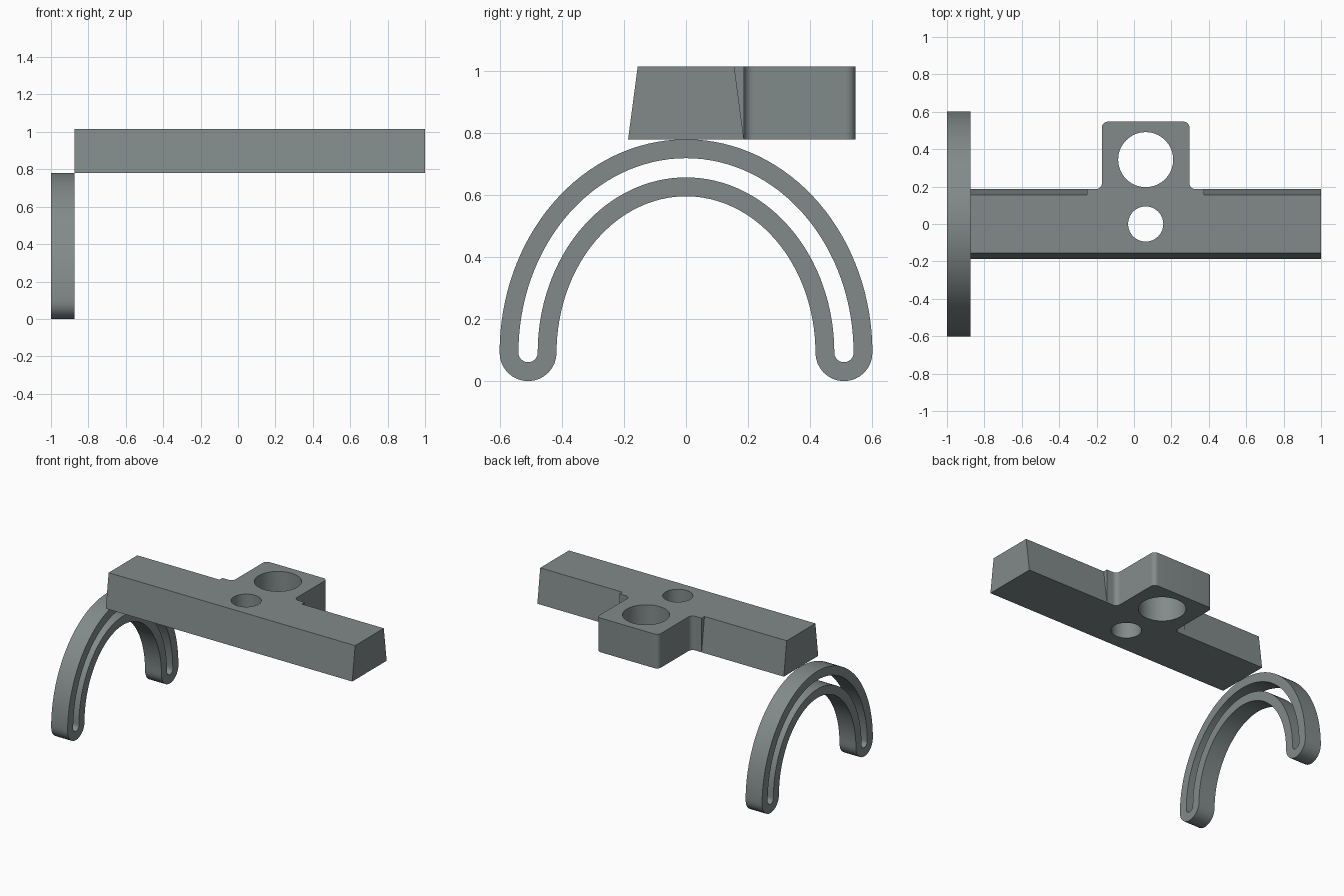
import bpy, bmesh, math

if "Cube" in bpy.data.objects:
    bpy.data.objects.remove(bpy.data.objects["Cube"])

grey = bpy.data.materials.new("slate grey")
grey.diffuse_color = (0.225, 0.255, 0.255, 1)
grey.use_nodes = True
grey.node_tree.nodes["Principled BSDF"].inputs["Base Color"].default_value = grey.diffuse_color

Z0, Z1 = 0.781, 1.016      # bar bottom and top
HOLE_X = 0.0625            # centre line of the tab


def add_object(name, bm):
    bmesh.ops.recalc_face_normals(bm, faces=bm.faces)
    mesh = bpy.data.meshes.new(name)
    bm.to_mesh(mesh)
    bm.free()
    mesh.materials.append(grey)
    obj = bpy.data.objects.new(name, mesh)
    bpy.context.collection.objects.link(obj)
    return obj


def prism(name, points, offset):
    """Extrude a closed 3D outline along an offset."""
    bm = bmesh.new()
    face = bm.faces.new([bm.verts.new(p) for p in points])
    ext = bmesh.ops.extrude_face_region(bm, geom=[face])
    moved = [v for v in ext["geom"] if isinstance(v, bmesh.types.BMVert)]
    bmesh.ops.translate(bm, verts=moved, vec=offset)
    return add_object(name, bm)


def arc(cx, cy, r, a0, a1, n=8):
    angles = [math.radians(a0 + (a1 - a0) * i / n) for i in range(n + 1)]
    return [(cx + r * math.cos(a), cy + r * math.sin(a)) for a in angles]


def smooth(obj):
    bpy.ops.object.select_all(action="DESELECT")
    obj.select_set(True)
    bpy.context.view_layer.objects.active = obj
    bpy.ops.object.shade_smooth_by_angle(angle=math.radians(30))


def cut(obj, cutter):
    mod = obj.modifiers.new("cut", "BOOLEAN")
    mod.operation, mod.solver, mod.object = "DIFFERENCE", "EXACT", cutter
    bpy.context.view_layer.objects.active = obj
    bpy.ops.object.modifier_apply(modifier=mod.name)
    bpy.data.objects.remove(cutter)


# Bar with rounded rear tab, drawn as a plan outline
W, TAB, R = 0.187, 0.547, 0.031
left, right = HOLE_X - 0.234, HOLE_X + 0.234
plan = [(-0.875, -W), (1, -W), (1, W)]
plan += arc(right + R, W + R, R, 270, 180)
plan += arc(right - R, TAB - R, R, 0, 90)
plan += arc(left + R, TAB - R, R, 90, 180)
plan += arc(left - R, W + R, R, 0, -90)
plan += [(-0.875, W)]
bar = prism("mounting_bar", [(x, y, Z0) for x, y in plan], (0, 0, Z1 - Z0))

# Sloping long sides: full length in front, either side of the tab behind
slope = 0.031 / (Z1 - Z0)
for side, x0, x1 in ((-1, -1.1, 1.2), (1, -1.1, HOLE_X - 0.3125), (1, HOLE_X + 0.3125, 1.2)):
    low, high = W + 0.1 * slope, W - (Z1 - Z0 + 0.1) * slope
    wedge = [(low, Z0 - 0.1), (0.4, Z0 - 0.1), (0.4, Z1 + 0.1), (high, Z1 + 0.1)]
    cut(bar, prism("wedge_cutter", [(x0, side * y, z) for y, z in wedge], (x1 - x0, 0, 0)))

# Through holes
for y, r in ((0.0, 0.094), (0.344, 0.147)):
    ring = arc(HOLE_X, y, r, 0, 360, 64)[:-1]
    cut(bar, prism("hole_cutter", [(px, py, Z0 - 0.1) for px, py in ring], (0, 0, 0.5)))
smooth(bar)

# Slotted arch: two loops offset from one half-ellipse centre line
A, B, FOOT = 0.51, 0.597, 0.092


def arch_loop(d, n=64, caps=16):
    def side(s):
        pts = []
        for i in range(n + 1):
            t = math.pi * i / n
            ny, nz = math.cos(t) / A, math.sin(t) / B
            k = s * d / math.hypot(ny, nz)
            pts.append((A * math.cos(t) + ny * k, FOOT + B * math.sin(t) + nz * k))
        return pts
    return (side(1) + arc(-A, FOOT, d, 180, 360, caps)[1:-1]
            + side(-1)[::-1] + arc(A, FOOT, d, 180, 360, caps)[1:-1])


bm = bmesh.new()
outer, slot = arch_loop(0.092), arch_loop(0.031)
rings = [[bm.verts.new((x, y, z)) for y, z in loop]
         for loop, x in ((outer, -1), (outer, -0.875), (slot, -0.875), (slot, -1))]
count = len(outer)
for k in range(4):
    a, b = rings[k], rings[(k + 1) % 4]
    for i in range(count):
        j = (i + 1) % count
        bm.faces.new((a[i], a[j], b[j], b[i]))
smooth(add_object("slotted_arch", bm))
